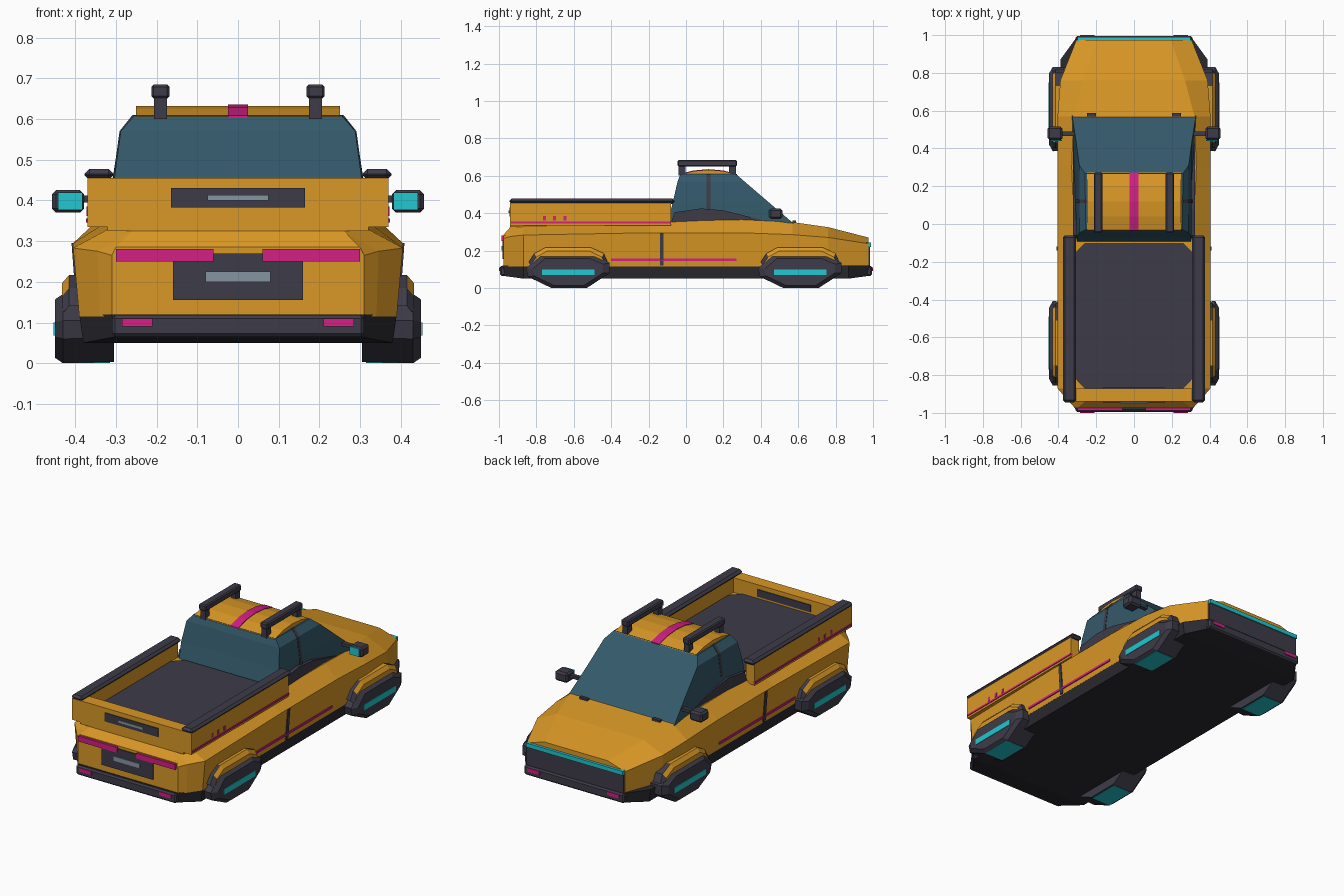
import bpy, bmesh
from mathutils import Vector

cube = bpy.data.objects.get("Cube")
if cube:
    bpy.data.objects.remove(cube, do_unlink=True)


def material(name, r, g, b):
    m = bpy.data.materials.new(name)
    m.use_nodes = True
    m.diffuse_color = (r, g, b, 1)
    m.node_tree.nodes["Principled BSDF"].inputs["Base Color"].default_value = (r, g, b, 1)
    return m


ORANGE = material("orange paint", .70, .314, .019)
DARK = material("dark trim", .048, .045, .066)
BLACK = material("black chassis", .023, .022, .029)
GLASS = material("blue glass", .034, .10, .145)
CYAN = material("cyan glow", .016, .57, .62)
PINK = material("pink accent", .65, .014, .23)
SILVER = material("silver", .24, .30, .35)


def loft(name, rings, mat):
    """Skin a list of equal-length point rings and cap both ends."""
    bm = bmesh.new()
    rows = [[bm.verts.new(p) for p in ring] for ring in rings]
    n = len(rows[0])
    for a, b in zip(rows, rows[1:]):
        for i in range(n):
            j = (i + 1) % n
            bm.faces.new((a[i], a[j], b[j], b[i]))
    bm.faces.new(rows[0])
    bm.faces.new(rows[-1])
    bmesh.ops.recalc_face_normals(bm, faces=bm.faces)
    me = bpy.data.meshes.new(name)
    bm.to_mesh(me)
    bm.free()
    me.materials.append(mat)
    ob = bpy.data.objects.new(name, me)
    bpy.context.scene.collection.objects.link(ob)
    return ob


def box(name, x, y, z, mat, bevel=0):
    ring = lambda h: [(x[0], y[0], h), (x[1], y[0], h), (x[1], y[1], h), (x[0], y[1], h)]
    ob = loft(name, [ring(z[0]), ring(z[1])], mat)
    if bevel:
        mod = ob.modifiers.new("Bevel", "BEVEL")
        mod.width, mod.segments = bevel, 1
    return ob


def slab(name, profile, x0, x1, mat):
    """Extrude a (y, z) profile across x."""
    return loft(name, [[(x, y, z) for y, z in profile] for x in (x0, x1)], mat)


def hull(name, sections, mat):
    """Mirror half sections [(y, [(x, z)...])] and loft along y."""
    return loft(name, [[(x, y, z) for x, z in h] + [(-x, y, z) for x, z in reversed(h)]
                       for y, h in sections], mat)


# Main body: y, sill width, shoulder width, shoulder z, top width, top z
stations = [(-.975, .31, .31, .265, .30, .285),
            (-.94, .34, .345, .275, .26, .325),
            (-.87, .39, .405, .283, .29, .345),
            (-.2, .39, .405, .295, .31, .355),
            (.3, .39, .405, .295, .33, .365),
            (.57, .39, .405, .285, .32, .352),
            (.76, .385, .39, .27, .27, .325),
            (.975, .305, .305, .237, .195, .27)]
hull("body", [(y, [(b, .115), (s, zs), (t, zt)]) for y, b, s, zs, t, zt in stations], ORANGE)

# Chassis and bumpers
hull("chassis", [(y, [(w - .01, z), (w, .12)]) for y, w, z in
                 ((-.98, .31, .065), (-.87, .39, .05), (.87, .39, .05), (.98, .31, .065))], BLACK)
for end, s in (("tail", -1), ("nose", 1)):
    box(end + "_bumper", (-.31, .31), sorted((s * .96, s * .995)), (.065, .118), DARK, .008)
    for side, m in (("left", 1), ("right", -1)):
        box(f"{end}_{side}_marker", sorted((m * .21, m * .285)),
            sorted((s * .98, s * 1.0)), (.09, .11), PINK)

# Nose panel and light bar
box("nose_panel", (-.30, .30), (.965, .984), (.118, .222), DARK)
box("nose_light_bar", (-.30, .30), (.96, .99), (.22, .243), CYAN)

# Tail plate and tailgate
box("tail_plate", (-.16, .16), (-.982, -.97), (.155, .27), DARK)
box("tail_plate_bar", (-.08, .08), (-.986, -.975), (.20, .225), SILVER)
box("tailgate", (-.32, .32), (-.94, -.87), (.325, .455), ORANGE)
box("tailgate_handle", (-.165, .165), (-.945, -.935), (.382, .43), DARK)
box("tailgate_handle_bar", (-.075, .075), (-.949, -.94), (.40, .413), SILVER)
box("tailgate_inner_plate", (-.165, .165), (-.875, -.865), (.39, .43), DARK)

# Cargo deck with clipped corners, on an orange floor
outline = [(-.31, -.82), (-.26, -.872), (.26, -.872), (.31, -.82),
           (.31, -.15), (.26, -.1), (-.26, -.1), (-.31, -.15)]
loft("cargo_deck", [[(x, y, z) for x, y in outline] for z in (.34, .378)], DARK)
box("cargo_floor", (-.32, .32), (-.9, -.08), (.33, .372), ORANGE)

# Cabin glass: z, back y, front y, back width, front width
levels = [(.345, -.10, .575, .30, .328), (.46, -.07, .44, .303, .307),
          (.57, -.045, .312, .288, .29), (.608, -.03, .268, .255, .26)]
loft("cabin_glass", [[(-b, y0, z), (b, y0, z), (f, y1, z), (-f, y1, z)]
                     for z, y0, y1, b, f in levels], GLASS)

# Roof and centre stripe
arc = [(-.035, .606), (.04, .625), (.12, .632), (.2, .625), (.272, .606)]
slab("roof", arc, -.25, .25, ORANGE)
slab("roof_stripe", [(y, z + .003) for y, z in arc] + [(y, z - .003) for y, z in reversed(arc)],
     -.025, .025, PINK)


def pod_ring(x, cy, scale):
    shape = [(-.225, .105), (-.15, .17), (.14, .17), (.222, .135),
             (.222, .08), (.10, 0), (-.09, 0), (-.215, .06)]
    return [(x, cy + y * scale, .085 + (z - .085) * scale) for y, z in shape]


for side, m in (("left", 1), ("right", -1)):
    def X(a, b):
        return sorted((m * a, m * b))

    # Cargo side walls and rails
    box(side + "_bed_wall", X(.315, .37), (-.94, -.08), (.335, .455), ORANGE)
    box(side + "_bed_rail", X(.306, .377), (-.945, -.06), (.45, .477), DARK, .012)
    box(side + "_bed_stripe", X(.36, .374), (-.935, -.08), (.346, .356), PINK)
    for i in range(3):
        y = -.765 + i * .055
        box(f"{side}_bed_tick_{i}", X(.365, .372), (y, y + .016), (.362, .385), PINK)

    # Tail lamp
    box(side + "_tail_lamp", X(.06, .30), (-.987, -.965), (.25, .28), PINK)

    # Door seam and sill stripe
    loft(side + "_door_seam", [[(m * x, y, z) for x, z in
         ((.38, .12), (.396, .12), (.409, .295), (.38, .295))] for y in (-.14, -.12)], DARK)
    box(side + "_sill_stripe", X(.385, .398), (-.40, .27), (.144, .157), PINK)

    # Lower cabin trim and window pillar
    trim = [(-.08, .35), (-.06, .405), (.08, .425), (.2, .415), (.42, .36), (.42, .35)]
    slab(side + "_window_trim", trim, m * .29, m * .322, DARK)
    loft(side + "_window_pillar", [[(m * (x + d), y, z) for x, z in
         ((.314, .36), (.306, .46), (.291, .57), (.259, .61))] +
         [(m * (x - .01), y, z) for x, z in ((.259, .61), (.291, .57), (.306, .46), (.314, .36))]
         for y, d in ((.11, 0), (.13, 0))], DARK)

    # Roof bar with two legs
    box(side + "_roof_bar", X(.168, .213), (-.045, .272), (.65, .685), DARK, .006)
    for end, y in (("back", -.04), ("fore", .23)):
        box(f"{side}_roof_bar_{end}_leg", X(.175, .206), (y, y + .038), (.60, .66), DARK)

    # Mirror with glowing rear face
    box(side + "_mirror_arm", X(.29, .39), (.467, .49), (.395, .412), DARK)
    box(side + "_mirror", X(.378, .457), (.445, .515), (.37, .425), DARK, .01)
    box(side + "_mirror_face", X(.382, .442), (.44, .446), (.376, .42), CYAN)
    box(side + "_wiper", X(.2, .25), (.57, .588), (.345, .36), DARK)

    # Hover pods and fenders
    for end, cy, flip in (("tail", -.63, 1), ("nose", .61, 1)):
        name = f"{end}_{side}_"
        loft(name + "pod", [pod_ring(m * x, cy, s) for x, s in
                            ((.305, .97), (.43, 1), (.45, .84))], DARK)
        box(name + "pod_light", X(.44, .453), (cy - .14, cy + .14), (.068, .1), CYAN)
        box(name + "pod_thruster", X(.315, .432), (cy - .09, cy + .09), (0, .006), CYAN)
        arch = [(-.21, .14), (-.18, .185), (-.12, .217), (.12, .217), (.19, .185), (.21, .14)]
        fender = loft(name + "fender", [[(m * x, cy + y * k, z - d) for y, z in arch]
                                        for x, k, d in ((.37, 1, 0), (.415, 1, 0), (.432, .95, .02))],
                      ORANGE)
        fender.data.materials.append(DARK)
        for f in fender.data.polygons:
            f.material_index = int(abs(f.normal.y) > .4)
